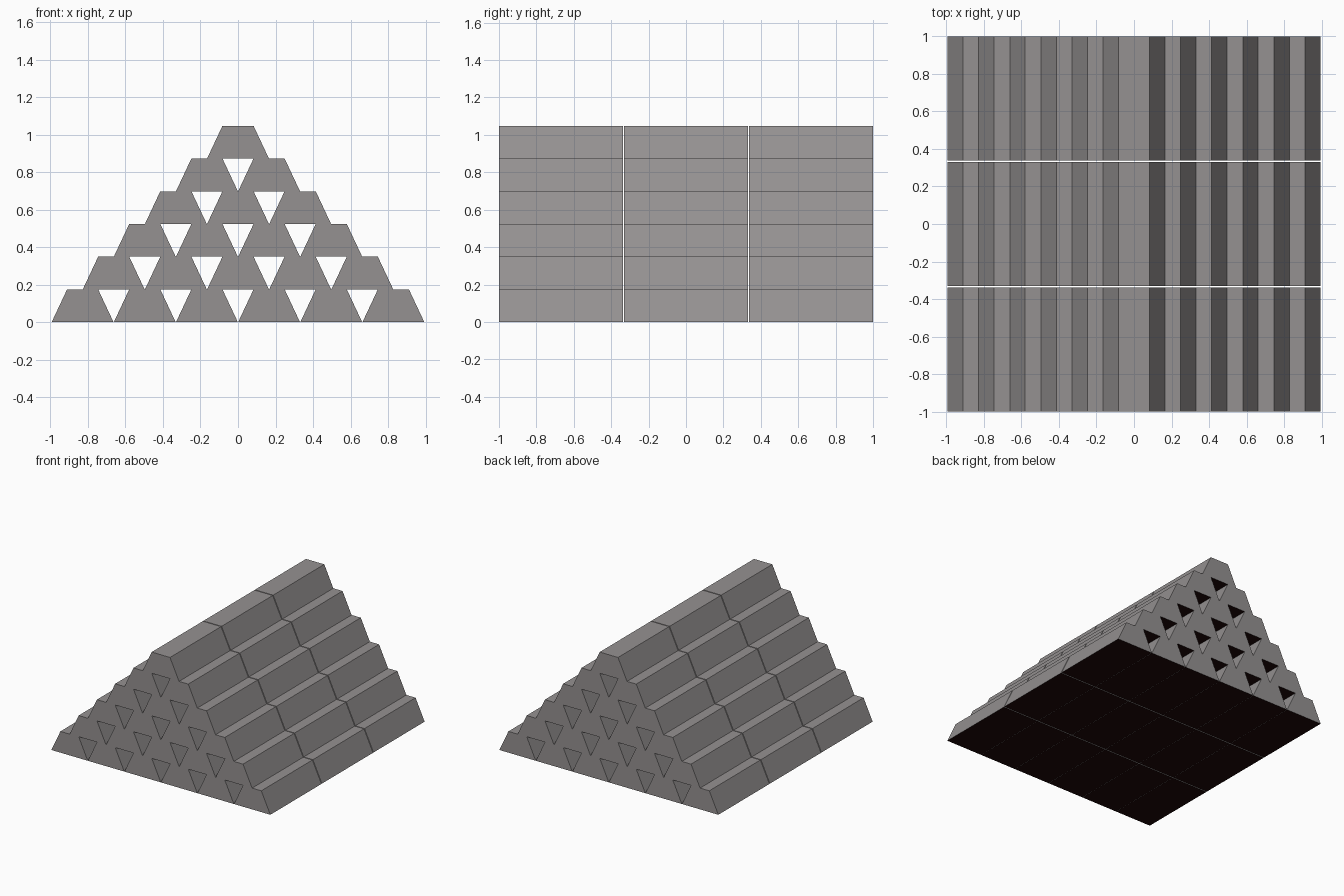
import bpy
import bmesh

if "Cube" in bpy.data.objects:
    bpy.data.objects.remove(bpy.data.objects["Cube"], do_unlink=True)


def make_material(name, colour):
    mat = bpy.data.materials.new(name)
    mat.use_nodes = True
    mat.diffuse_color = colour
    bsdf = mat.node_tree.nodes["Principled BSDF"]
    bsdf.inputs["Base Color"].default_value = colour
    bsdf.inputs["Roughness"].default_value = 0.6
    return mat


grey = make_material("warm grey metal", (0.30, 0.285, 0.285, 1))
dark = make_material("dark underside", (0.012, 0.002, 0.002, 1))

ROWS = 6
PITCH = 0.3315
WIDTH = 0.33
TOP_WIDTH = 0.166
HEIGHT = 0.1745
LENGTH = 0.662
LENGTH_PITCH = 0.669


def make_ingot_mesh():
    """Bar with a trapezoid section, extruded along y."""
    mesh = bpy.data.meshes.new("ingot")
    bm = bmesh.new()
    section = [(-WIDTH / 2, 0), (WIDTH / 2, 0),
               (TOP_WIDTH / 2, HEIGHT), (-TOP_WIDTH / 2, HEIGHT)]
    end = bm.faces.new([bm.verts.new((x, -LENGTH / 2, z)) for x, z in section])
    grown = bmesh.ops.extrude_face_region(bm, geom=[end])
    verts = [v for v in grown["geom"] if isinstance(v, bmesh.types.BMVert)]
    bmesh.ops.translate(bm, verts=verts, vec=(0, LENGTH, 0))
    bmesh.ops.recalc_face_normals(bm, faces=bm.faces)
    # Undersides take the dark colour
    for face in bm.faces:
        face.material_index = 1 if face.normal.z < -0.9 else 0
    bm.to_mesh(mesh)
    bm.free()
    mesh.materials.append(grey)
    mesh.materials.append(dark)
    return mesh


# Stack of ingots, one fewer per row going up, three deep
ingot_mesh = make_ingot_mesh()
for row in range(ROWS):
    count = ROWS - row
    for column in range(count):
        for depth in (-1, 0, 1):
            ingot = bpy.data.objects.new("ingot", ingot_mesh)
            ingot.location = ((column - (count - 1) / 2) * PITCH,
                              depth * LENGTH_PITCH, row * HEIGHT)
            bpy.context.collection.objects.link(ingot)
